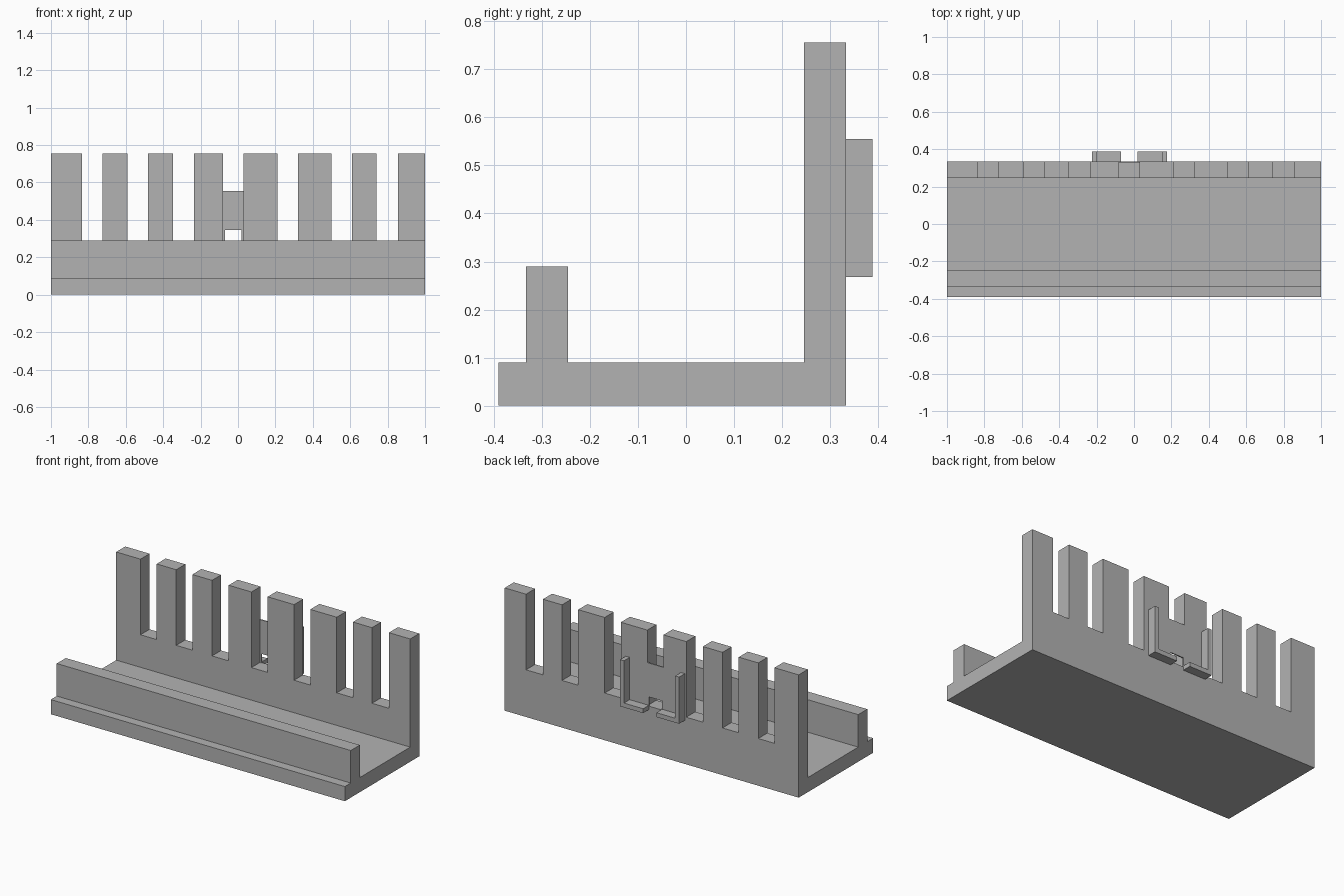
import bpy

if "Cube" in bpy.data.objects:
    bpy.data.objects.remove(bpy.data.objects["Cube"])

grey = bpy.data.materials.new("plain grey")
grey.diffuse_color = (0.45, 0.45, 0.45, 1)
grey.use_nodes = True
grey.node_tree.nodes["Principled BSDF"].inputs["Base Color"].default_value = grey.diffuse_color


def extrude(name, outline, axis, lo, hi):
    """Prism from a 2D outline: axis 0 takes (y, z), axis 1 takes (x, z)."""
    def place(p, d):
        return (d, p[0], p[1]) if axis == 0 else (p[0], d, p[1])
    n = len(outline)
    verts = [place(p, d) for d in (lo, hi) for p in outline]
    faces = [tuple(range(n))[::-1], tuple(range(n, 2 * n))]
    faces += [(i, (i + 1) % n, (i + 1) % n + n, i + n) for i in range(n)]
    if axis == 1:
        faces = [f[::-1] for f in faces]
    mesh = bpy.data.meshes.new(name)
    mesh.from_pydata(verts, [], faces)
    mesh.materials.append(grey)
    obj = bpy.data.objects.new(name, mesh)
    bpy.context.collection.objects.link(obj)
    return obj


BACK, FLOOR, RAIL, TOP = 0.333, 0.09, 0.29, 0.755

# Tray: base slab with the front rail
extrude("tray", [(-0.39, 0), (BACK - 0.088, 0), (BACK - 0.088, FLOOR),
                 (-0.245, FLOOR), (-0.245, RAIL), (-0.333, RAIL),
                 (-0.333, FLOOR), (-0.39, FLOOR)], 0, -1, 1)

# Back wall: one comb outline with eight upright posts
posts = [(-1, -0.835), (-0.725, -0.592), (-0.482, -0.348), (-0.235, -0.08),
         (0.03, 0.21), (0.32, 0.5), (0.61, 0.74), (0.855, 1)]
comb = [(1, 0), (-1, 0)]
for i, (a, b) in enumerate(posts):
    if i:
        comb.append((a, RAIL))
    comb += [(a, TOP), (b, TOP)]
    if i < len(posts) - 1:
        comb.append((b, RAIL))
extrude("back_wall", comb[::-1], 1, BACK - 0.088, BACK)

# Thin plate bridging the middle gap, notched at the bottom
extrude("bridge_plate", [(-0.08, RAIL), (-0.07, RAIL), (-0.07, 0.347), (0.02, 0.347),
                         (0.02, RAIL), (0.03, RAIL), (0.03, 0.555), (-0.08, 0.555)],
        1, 0.326, BACK)

# L-shaped holder lips on the back
LOW, HIGH, T = 0.268, 0.555, 0.027
for name, outer, inner, s in (("left_lip", -0.225, -0.07, 1), ("right_lip", 0.177, 0.02, -1)):
    shape = [(outer, LOW), (inner, LOW), (inner, LOW + T), (outer + s * T, LOW + T),
             (outer + s * T, HIGH), (outer, HIGH)]
    extrude(name, shape if s > 0 else shape[::-1], 1, BACK, 0.388)
